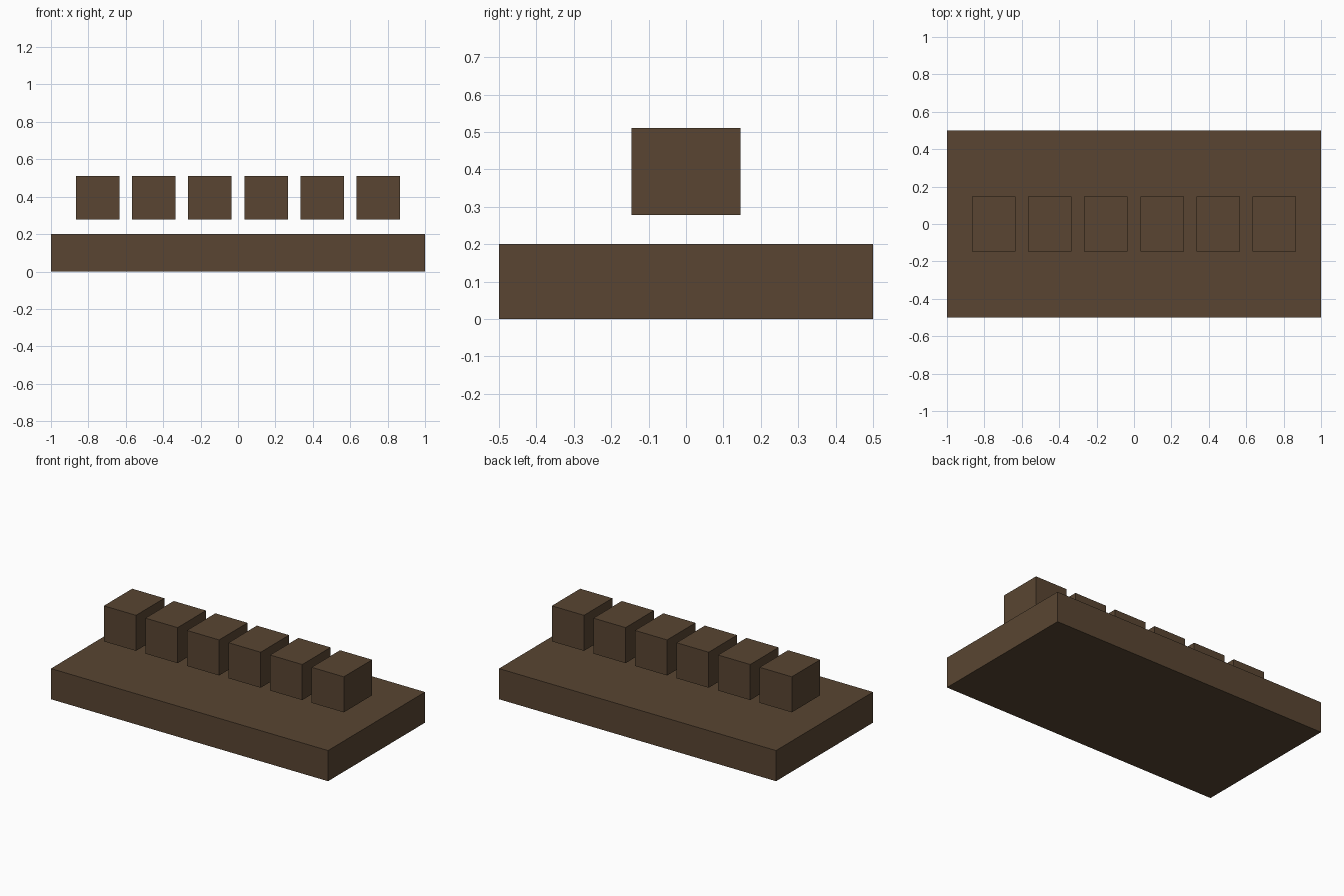
import bpy

if "Cube" in bpy.data.objects:
    bpy.data.objects.remove(bpy.data.objects["Cube"])

# Dark brown shared by all parts
brown = bpy.data.materials.new("dark_brown")
brown.diffuse_color = (0.10, 0.06, 0.032, 1.0)
brown.use_nodes = True
brown.node_tree.nodes["Principled BSDF"].inputs["Base Color"].default_value = brown.diffuse_color


def box(name, centre, size):
    bpy.ops.mesh.primitive_cube_add(size=1, location=centre)
    obj = bpy.context.object
    obj.name = name
    obj.scale = size
    bpy.ops.object.transform_apply(location=False, rotation=False, scale=True)
    obj.data.materials.append(brown)
    return obj


# Base slab
box("base_slab", (0, 0, 0.1), (2.0, 1.0, 0.2))

# Row of six blocks hovering above the slab
for i in range(6):
    box(f"block_{i + 1}", (-0.75 + 0.3 * i, 0, 0.394), (0.232, 0.292, 0.232))
